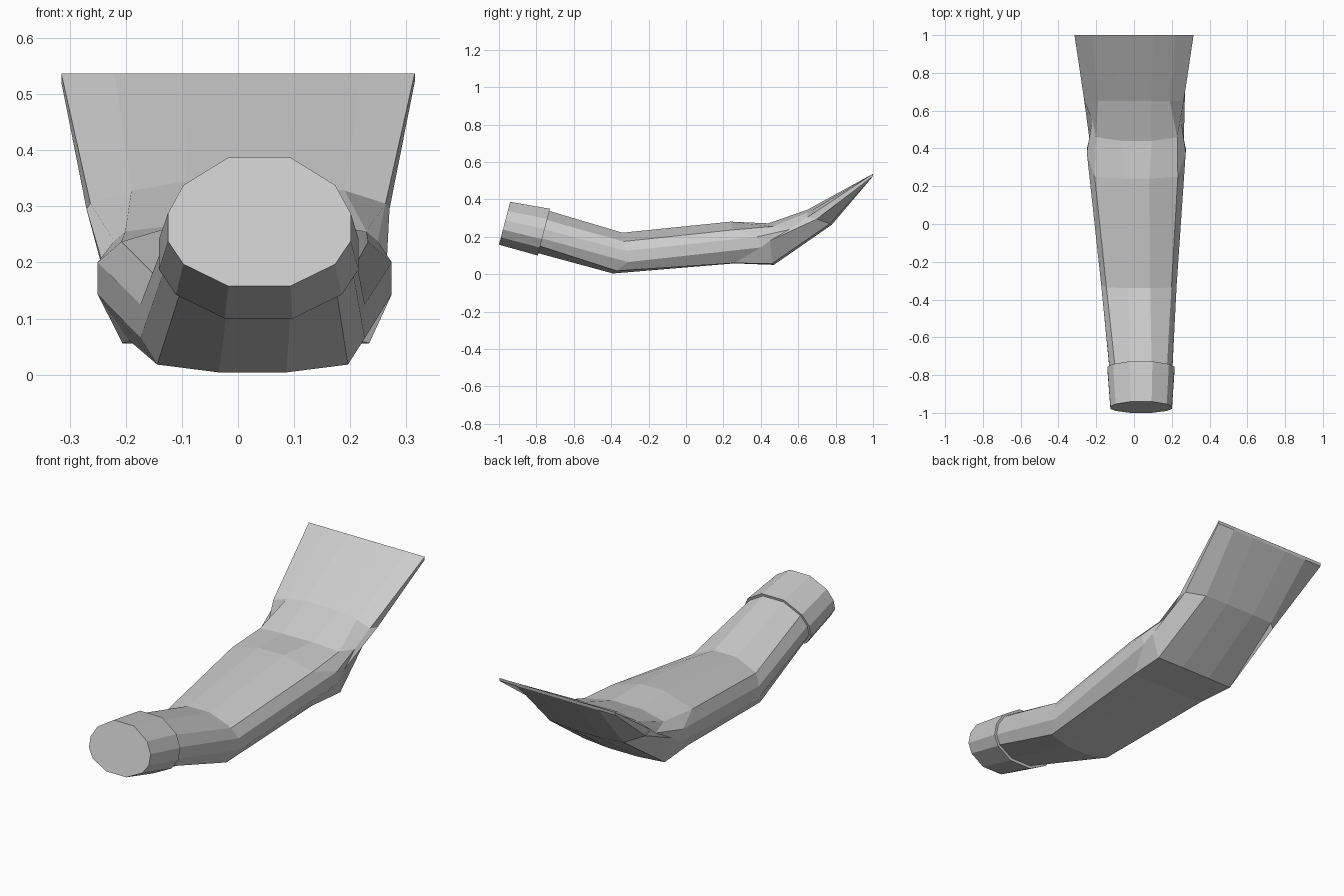
import bpy, bmesh

if "Cube" in bpy.data.objects:
    bpy.data.objects.remove(bpy.data.objects["Cube"])


# A ring is six half-section points (dx, y, z), from top to bottom, mirrored about cx
def ring(cx, half):
    right = [(cx + d, y, z) for d, y, z in half]
    left = [(cx - d, y, z) for d, y, z in reversed(half)]
    return right + left


# Tilted twelve-sided ring for the round end
def round_ring(cx, y, z, hw, hz):
    prof = [(.34, 1), (.83, .57), (1, .13), (1, -.3), (.83, -.66), (.34, -1)]
    return ring(cx, [(hw * a, y + .03 * b * hz / .1145, z + hz * b) for a, b in prof])


# Skin a list of rings and cap both ends
def loft(name, rings):
    bm = bmesh.new()
    rows = [[bm.verts.new(p) for p in r] for r in rings]
    for a, b in zip(rows, rows[1:]):
        for i in range(len(a)):
            j = (i + 1) % len(a)
            bm.faces.new((a[i], a[j], b[j], b[i]))
    bm.faces.new(rows[0])
    bm.faces.new(rows[-1])
    bmesh.ops.recalc_face_normals(bm, faces=bm.faces)
    me = bpy.data.meshes.new(name)
    bm.to_mesh(me)
    bm.free()
    ob = bpy.data.objects.new(name, me)
    bpy.context.collection.objects.link(ob)
    return ob


# Wider collar at the front end
loft("end_collar", [round_ring(.038, -.97, .2725, .163, .1145),
                    round_ring(.037, -.76, .225, .178, .125)])

# Bent body flaring into a thin flat blade
bend = [(.06, -.34, .222), (.172, -.335, .175), (.2, -.32, .125),
        (.2, -.31, .065), (.17, -.37, .018), (.06, -.39, .004)]
swell = [(.07, .24, .281), (.22, .25, .237), (.262, .38, .2),
         (.262, .40, .143), (.205, .26, .06), (.08, .26, .058)]
heel = [(.08, .44, .272), (.215, .46, .255), (.235, .55, .238),
        (.25, .45, .18), (.22, .46, .056), (.08, .47, .05)]
blade_mid = [(.09, .65, .345), (.19, .65, .328), (.263, .65, .305),
             (.27, .70, .295), (.2, .77, .27), (.08, .78, .265)]
tip = [(.1, 1, .537), (.22, 1, .537), (.315, 1, .537),
       (.315, .998, .522), (.22, .998, .522), (.1, .998, .522)]
loft("body_and_blade", [round_ring(.037, -.77, .228, .166, .113),
                        ring(.026, bend), ring(.012, swell), ring(.014, heel),
                        ring(0, blade_mid), ring(0, tip)])
